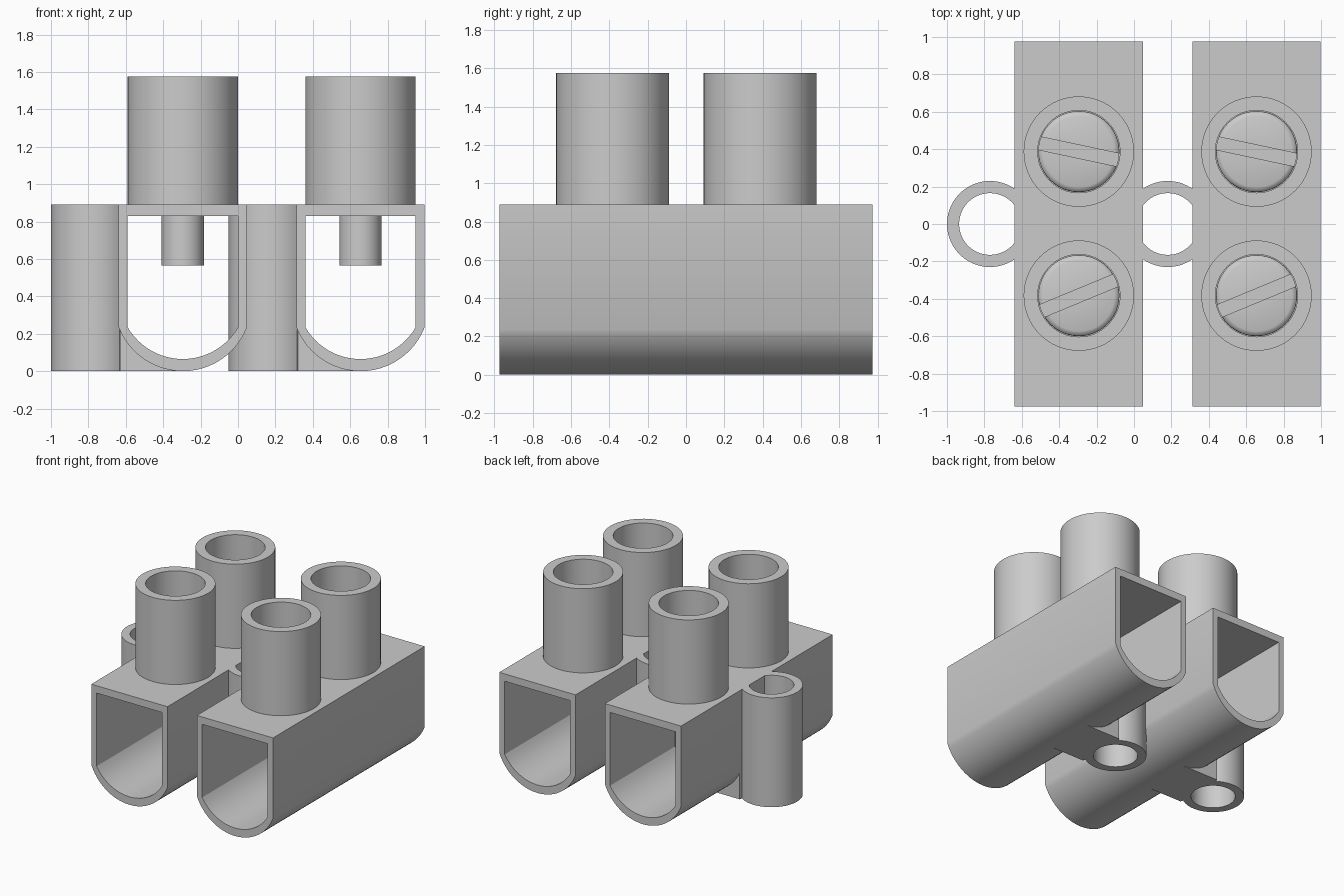
import bpy, bmesh
from math import sin, cos, pi, radians, asin
from mathutils import Matrix, Vector

if "Cube" in bpy.data.objects:
    bpy.data.objects.remove(bpy.data.objects["Cube"], do_unlink=True)

grey = bpy.data.materials.new("plain_grey")
grey.use_nodes = True
COLOUR = (0.6, 0.6, 0.6, 1)
grey.diffuse_color = COLOUR
grey.node_tree.nodes["Principled BSDF"].inputs["Base Color"].default_value = COLOUR

CHANNELS = (-0.295, 0.655)
HALF_LENGTH = 0.975
TOP = 0.89


def finish(name, bm, smooth=True):
    bmesh.ops.recalc_face_normals(bm, faces=bm.faces)
    mesh = bpy.data.meshes.new(name)
    bm.to_mesh(mesh)
    bm.free()
    mesh.materials.append(grey)
    ob = bpy.data.objects.new(name, mesh)
    bpy.context.collection.objects.link(ob)
    if smooth:
        shade(ob)
    return ob


def shade(ob):
    bpy.ops.object.select_all(action='DESELECT')
    ob.select_set(True)
    bpy.context.view_layer.objects.active = ob
    bpy.ops.object.shade_smooth_by_angle(angle=radians(30))


def cut(ob, cutter):
    # apply a boolean cut and discard the cutter
    cutter.hide_render = True
    mod = ob.modifiers.new("cut", 'BOOLEAN')
    mod.operation, mod.solver, mod.object = 'DIFFERENCE', 'EXACT', cutter
    bpy.context.view_layer.objects.active = ob
    bpy.ops.object.modifier_apply(modifier=mod.name)
    bpy.data.objects.remove(cutter, do_unlink=True)


def prism(name, outline, start, end, place, smooth=False):
    # solid extrusion of a 2D outline
    bm = bmesh.new()
    a, b = ([bm.verts.new(place(u, v, w)) for u, v in outline] for w in (start, end))
    n = len(a)
    bm.faces.new(a)
    bm.faces.new(b)
    for i in range(n):
        j = (i + 1) % n
        bm.faces.new((a[i], a[j], b[j], b[i]))
    return finish(name, bm, smooth)


def hollow(name, outer, inner, start, end, place):
    # open-ended extrusion between two matching outlines
    bm = bmesh.new()
    loops = [[bm.verts.new(place(u, v, w)) for u, v in o]
             for o, w in ((outer, start), (outer, end), (inner, end), (inner, start))]
    n = len(outer)
    for k in range(4):
        a, b = loops[k], loops[(k + 1) % 4]
        for i in range(n):
            j = (i + 1) % n
            bm.faces.new((a[i], a[j], b[j], b[i]))
    return finish(name, bm)


def circle(r, n=64):
    return [(r * cos(2 * pi * i / n), r * sin(2 * pi * i / n)) for i in range(n)]


def u_outline(half, top, shoulder, bottom, n=24):
    # flat top, straight sides, shallow arc below
    sag = shoulder - bottom
    r = (half * half + sag * sag) / (2 * sag)
    a = asin(half / r)
    arc = [(r * sin(a * (2 * i / n - 1)), bottom + r - r * cos(a * (2 * i / n - 1)))
           for i in range(n + 1)]
    return [(-half, top)] + arc + [(half, top)]


def along_y(cx):
    return lambda u, v, w: (cx + u, w, v)


def along_z(cx, cy):
    return lambda u, v, w: (cx + u, cy + v, w)


def screw(name, cx, cy, angle):
    # turned shaft and head with a rounded rim
    profile = [(0, 0.565), (0.113, 0.565), (0.113, 0.9), (0.217, 0.9),
               (0.217, 1.07), (0.213, 1.085), (0.203, 1.095), (0.19, 1.1), (0, 1.1)]
    bm = bmesh.new()
    verts = [bm.verts.new((r, 0, z)) for r, z in profile]
    edges = [bm.edges.new(p) for p in zip(verts, verts[1:])]
    bmesh.ops.spin(bm, geom=verts + edges, cent=(0, 0, 0), axis=(0, 0, 1),
                   angle=2 * pi, steps=48)
    bmesh.ops.remove_doubles(bm, verts=bm.verts, dist=0.0001)
    bmesh.ops.transform(bm, matrix=Matrix.Translation((cx, cy, 0)), verts=bm.verts)
    ob = finish(name, bm, False)
    # driver slot
    turn = Matrix.Rotation(angle, 3, 'Z')
    place = lambda u, v, w: turn @ Vector((u, v, w)) + Vector((cx, cy, 0))
    slot = [(-0.3, -0.035), (0.3, -0.035), (0.3, 0.035), (-0.3, 0.035)]
    cut(ob, prism("slot_cutter", slot, 1.04, 1.2, place))
    shade(ob)


outer = u_outline(0.343, TOP, 0.235, 0)
inner = u_outline(0.295, 0.83, 0.235, 0.065)

for cx, side in zip(CHANNELS, ("right", "left")):
    # wire channel
    hollow(side + "_channel", outer, inner, -HALF_LENGTH, HALF_LENGTH, along_y(cx))

    # mounting tube with a web reaching under the channel
    tx, r = cx - 0.475, 0.23
    arc = [(r * cos(t), r * sin(t)) for t in
           (radians(54 + 252 * i / 48) for i in range(49))]
    outline = arc + [(0.14, -0.21), (0.475, -0.21), (0.475, 0.21), (0.14, 0.21)]
    lug = prism(side + "_mounting_tube", outline, 0, TOP, along_z(tx, 0))
    cut(lug, prism("hole_cutter", circle(0.165), -0.1, 1, along_z(tx, 0)))
    tall = [(u, v + (0.1 if v == TOP else 0)) for u, v in outer]
    cut(lug, prism("channel_cutter", tall, -1, 1, along_y(cx)))
    shade(lug)

    # screw towers and screws
    for cy, end, angle in ((-0.383, "front", 22.5), (0.387, "back", -12)):
        name = side + "_" + end
        hollow(name + "_tower", circle(0.295), circle(0.22), TOP - 0.01, 1.575,
               along_z(cx, cy))
        screw(name + "_screw", cx, cy, radians(angle))
